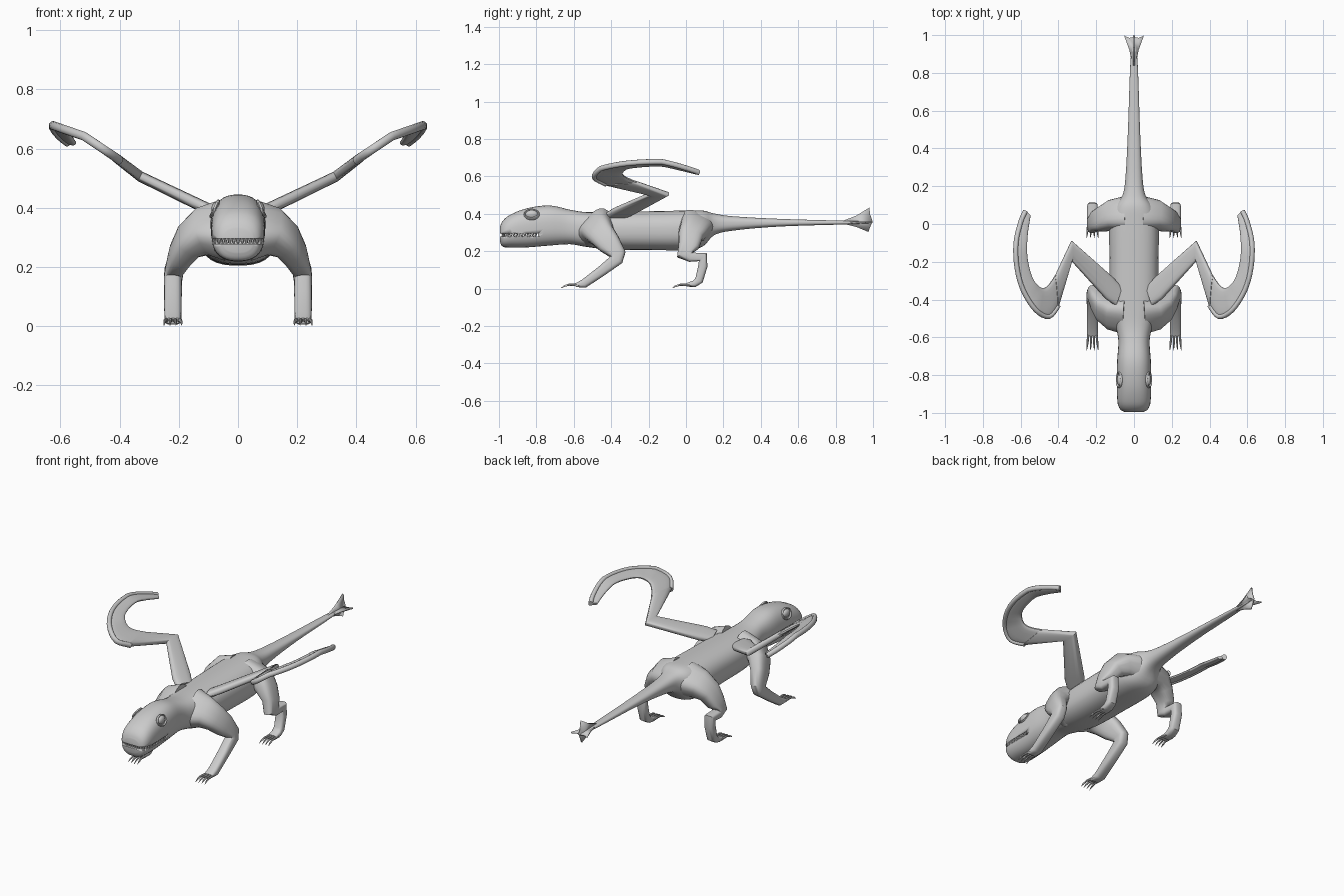
import bpy, bmesh, math
from mathutils import Vector as V

cube = bpy.data.objects.get("Cube")
if cube:
    bpy.data.objects.remove(cube, do_unlink=True)

grey = bpy.data.materials.new("plain grey")
grey.use_nodes = True
COLOR = (0.6, 0.6, 0.6, 1)
grey.diffuse_color = COLOR
grey.node_tree.nodes["Principled BSDF"].inputs["Base Color"].default_value = COLOR


def finish(name, bm, mirror=False, angle=40):
    bmesh.ops.recalc_face_normals(bm, faces=bm.faces)
    mesh = bpy.data.meshes.new(name)
    bm.to_mesh(mesh)
    bm.free()
    ob = bpy.data.objects.new(name, mesh)
    bpy.context.collection.objects.link(ob)
    mesh.materials.append(grey)
    bpy.ops.object.select_all(action='DESELECT')
    ob.select_set(True)
    bpy.context.view_layer.objects.active = ob
    bpy.ops.object.shade_smooth_by_angle(angle=math.radians(angle))
    if mirror:
        ob.modifiers.new("mirror", 'MIRROR').use_mirror_merge = False
    return ob


def add_loft(bm, rings, n=16, power=2.5):
    """Skin superellipse rings given as (centre, half axis, half axis)."""
    def ease(c):
        return math.copysign(abs(c) ** (2 / power), c)
    loops = []
    for c, u, v in rings:
        loops.append([bm.verts.new(c + u * ease(math.cos(a)) + v * ease(math.sin(a)))
                      for a in (math.tau * (i + 0.5) / n for i in range(n))])
    for p, q in zip(loops, loops[1:]):
        for i in range(n):
            j = (i + 1) % n
            bm.faces.new((p[i], p[j], q[j], q[i]))
    bm.faces.new(loops[0])
    bm.faces.new(loops[-1])


def limb_rings(stations):
    """Stations are (x, y, z, half width, half depth) along a path."""
    pts = [V(s[:3]) for s in stations]
    rings = []
    for i, s in enumerate(stations):
        a = pts[i] - pts[max(i - 1, 0)]
        b = pts[min(i + 1, len(pts) - 1)] - pts[i]
        t = (a.normalized() + b.normalized()).normalized()
        u = (V((1, 0, 0)) - t * t.x).normalized()
        rings.append((pts[i], u * s[3], t.cross(u) * s[4]))
    return rings


def smooth(rows, steps=4):
    """Catmull-Rom interpolation between rows of numbers."""
    out = []
    for i in range(len(rows) - 1):
        p = [V(rows[min(max(i + k, 0), len(rows) - 1)]) for k in (-1, 0, 1, 2)]
        for s in range(steps):
            t = s / steps
            out.append(p[1] + (p[2] - p[0]) * (t / 2)
                       + (p[0] * 2 - p[1] * 5 + p[2] * 4 - p[3]) * (t * t / 2)
                       + (p[1] * 3 - p[0] - p[2] * 3 + p[3]) * (t ** 3 / 2))
    return out + [V(rows[-1])]


# Head, trunk and tail: y, half width, bottom, top
profile = [(-0.995, 0.05, 0.25, 0.33), (-0.98, 0.074, 0.224, 0.362), (-0.94, 0.088, 0.22, 0.395),
           (-0.85, 0.091, 0.22, 0.43), (-0.73, 0.09, 0.23, 0.445), (-0.62, 0.083, 0.237, 0.422),
           (-0.54, 0.098, 0.224, 0.41), (-0.42, 0.125, 0.21, 0.41), (-0.2, 0.13, 0.206, 0.414),
           (0, 0.13, 0.206, 0.418), (0.09, 0.105, 0.225, 0.418), (0.15, 0.062, 0.285, 0.402),
           (0.25, 0.045, 0.31, 0.387), (0.5, 0.032, 0.332, 0.373), (0.84, 0.02, 0.343, 0.363),
           (0.995, 0.005, 0.35, 0.358)]
bm = bmesh.new()
rings = []
for y, w, lo, hi in smooth(profile):
    rings.append((V((0, y, (lo + hi) / 2)), V((w, 0, 0)), V((0, 0, (hi - lo) / 2))))
add_loft(bm, rings, n=32)
body = finish("body", bm, angle=50)

# Mouth slit cut through the front of the head
bm = bmesh.new()
bmesh.ops.create_cube(bm, size=1)
for v in bm.verts:
    v.co = V((v.co.x * 0.4, -0.94 + v.co.y * 0.3, 0.287 + v.co.z * 0.018))
cutter = finish("mouth_cutter", bm)
cut = body.modifiers.new("mouth", 'BOOLEAN')
cut.operation, cut.solver, cut.object = 'DIFFERENCE', 'EXACT', cutter
bpy.context.view_layer.objects.active = body
bpy.ops.object.modifier_apply(modifier="mouth")
bpy.data.objects.remove(cutter, do_unlink=True)

# Mouth core and interlocking teeth around the jaw line
jaw = [V((0.083, -0.80 - 0.0145 * i)) for i in range(11)]
jaw += [V((0.078, -0.957)), V((0.07, -0.97)), V((0.058, -0.977))]
jaw += [V((0.045 - 0.013 * i, -0.982)) for i in range(4)]
bm = bmesh.new()
for i, p in enumerate(jaw):
    for side, shift in ((1, 0), (-1, 0.006)):
        at = V((p.x - (shift if p.y < -0.96 else 0), p.y - (shift if p.y > -0.96 else 0), 0.287))
        base = at + V((0, 0, 0.01 * side))
        add_loft(bm, [(base, V((0.005, 0, 0)), V((0, 0.005, 0))),
                      (at - V((0, 0, 0.007 * side)), V((0.0006, 0, 0)), V((0, 0.0006, 0)))], 6, 2)
finish("teeth", bm, mirror=True)

# Eyes with a raised lid
bm = bmesh.new()
bmesh.ops.create_uvsphere(bm, u_segments=20, v_segments=12, radius=1)
for v in bm.verts:
    v.co = V((0.072 + v.co.x * 0.018, -0.825 + v.co.y * 0.034, 0.397 + v.co.z * 0.023))
finish("eye", bm, mirror=True)
bm = bmesh.new()
lid = []
for i in range(25):
    a = math.tau * i / 24
    out = V((0, math.cos(a), math.sin(a)))
    lid.append((V((0.079 - 0.012 * out.z, -0.825 + out.y * 0.038, 0.397 + out.z * 0.026)),
                out * 0.005, V((0.006, 0, 0))))
add_loft(bm, lid, 8, 2)
finish("eyelid", bm, mirror=True)

# Legs
front = [(0.05, -0.48, 0.325, 0.075, 0.11), (0.12, -0.475, 0.32, 0.066, 0.085),
         (0.165, -0.45, 0.288, 0.05, 0.072), (0.195, -0.41, 0.24, 0.04, 0.062),
         (0.216, -0.368, 0.185, 0.032, 0.046), (0.22, -0.372, 0.155, 0.031, 0.036),
         (0.22, -0.45, 0.095, 0.03, 0.028), (0.22, -0.545, 0.027, 0.029, 0.024),
         (0.22, -0.59, 0.018, 0.028, 0.01)]
hind = [(0.04, 0.05, 0.335, 0.075, 0.095), (0.12, 0.045, 0.325, 0.062, 0.08),
        (0.17, 0.025, 0.285, 0.048, 0.066), (0.205, 0.015, 0.23, 0.034, 0.056),
        (0.218, 0.0, 0.185, 0.031, 0.05), (0.22, 0.025, 0.168, 0.03, 0.026),
        (0.22, 0.09, 0.168, 0.028, 0.03), (0.22, 0.09, 0.12, 0.028, 0.025),
        (0.22, 0.07, 0.045, 0.028, 0.023), (0.22, 0.045, 0.026, 0.028, 0.018),
        (0.22, 0.005, 0.02, 0.027, 0.01)]
for name, path in (("front", front), ("hind", hind)):
    bm = bmesh.new()
    add_loft(bm, limb_rings(path), 20, 3)
    finish(name + "_leg", bm, mirror=True)
    # Four curved clawed toes
    bm = bmesh.new()
    x, y = path[-1][:2]
    for k in (-1.5, -0.5, 0.5, 1.5):
        toe = [(x + k * 0.014, y + 0.03, 0.018, 0.007, 0.008), (x + k * 0.015, y, 0.02, 0.007, 0.008),
               (x + k * 0.017, y - 0.035, 0.021, 0.006, 0.006), (x + k * 0.019, y - 0.06, 0.014, 0.004, 0.005),
               (x + k * 0.02, y - 0.078, 0.003, 0.001, 0.001)]
        add_loft(bm, limb_rings(toe), 8, 2)
    finish(name + "_toes", bm, mirror=True)


# Wings: flat limb widening into a hooked blade
def wing_height(x, y):
    knots = [(0.0, 0.35), (0.11, 0.4), (0.33, 0.506), (0.42, 0.575), (0.52, 0.642), (0.63, 0.68)]
    for (a, p), (b, q) in zip(knots, knots[1:]):
        if x <= b:
            break
    return p + (q - p) * (x - a) / (b - a) - max(0, y + 0.13) * 0.2 * (x > 0.5)


# Inner edge x, y, outer edge x, y, half thickness
arm = [(0.07, -0.33, 0.1, -0.43, 0.02), (0.115, -0.28, 0.15, -0.395, 0.02),
       (0.33, -0.09, 0.33, -0.195, 0.018), (0.42, -0.28, 0.405, -0.455, 0.016)]
blade = [(0.41, -0.26, 0.40, -0.43, 0.012), (0.455, -0.325, 0.45, -0.49, 0.011),
         (0.49, -0.337, 0.52, -0.455, 0.01), (0.53, -0.30, 0.587, -0.35, 0.01),
         (0.555, -0.23, 0.62, -0.23, 0.01), (0.567, -0.15, 0.625, -0.1, 0.01),
         (0.563, -0.05, 0.6, 0.01, 0.01), (0.548, 0.045, 0.575, 0.068, 0.008)]
for name, rows in (("wing_arm", arm), ("wing_blade", smooth(blade))):
    bm = bmesh.new()
    rings = []
    for ax, ay, bx, by, t in rows:
        a = V((ax, ay, wing_height(ax, ay)))
        b = V((bx, by, wing_height(bx, by)))
        rings.append(((a + b) / 2, (a - b) / 2, V((-0.45, 0, 0.89)) * t))
    add_loft(bm, rings, 16, 3)
    finish(name, bm, mirror=True)

# Rounded leading rim of the blade
bm = bmesh.new()
edge = [V((r[2], r[3], wing_height(r[2], r[3]))) for r in smooth(blade)]
rim = []
for i, p in enumerate(edge):
    t = (edge[min(i + 1, len(edge) - 1)] - edge[max(i - 1, 0)]).normalized()
    up = V((-0.45, 0, 0.89))
    rim.append((p, t.cross(up).normalized() * 0.013, up * 0.015))
add_loft(bm, rim, 12, 2)
finish("wing_rim", bm, mirror=True)

# Crossed tail fins: distance along y and offset from the tail axis
upright = [(0.84, 0.008), (0.91, 0.035), (0.98, 0.078), (0.985, 0.04), (0.998, 0.004),
           (0.985, -0.025), (0.975, -0.052), (0.91, -0.025), (0.84, -0.008)]
level = [(0.87, 0.015), (0.92, 0.024), (0.998, 0.053), (0.985, 0.025), (0.99, 0)]
level += [(y, -o) for y, o in reversed(level[:-1])]
for name, shape, axis in (("upright_tail_fin", upright, V((0, 0, 1))), ("level_tail_fin", level, V((1, 0, 0)))):
    bm = bmesh.new()
    bm.faces.new([bm.verts.new(V((0, y, 0.355)) + axis * o) for y, o in shape])
    fin = finish(name, bm)
    thick = fin.modifiers.new("thickness", 'SOLIDIFY')
    thick.thickness, thick.offset = 0.008, 0
